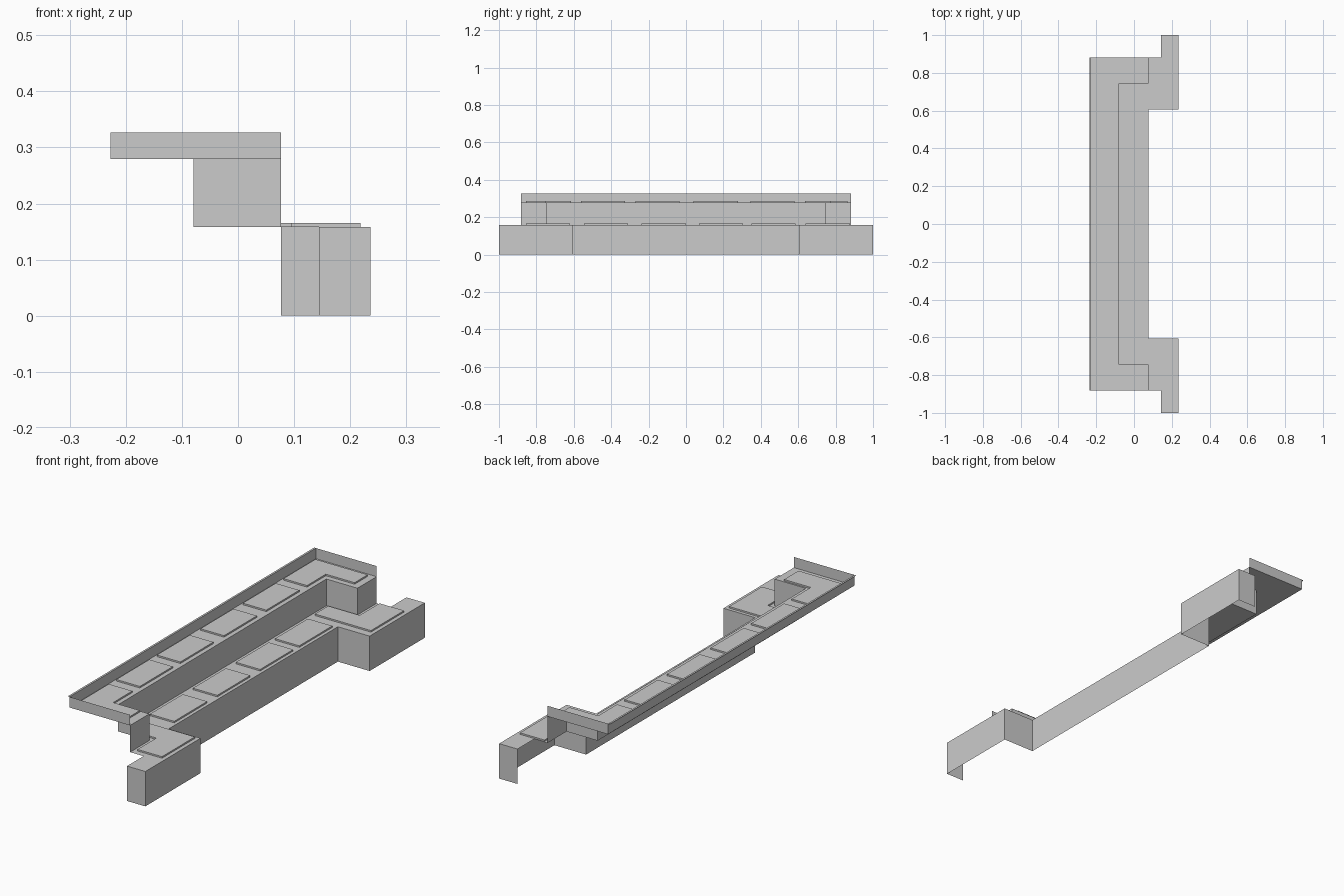
import bpy, bmesh

if "Cube" in bpy.data.objects:
    bpy.data.objects.remove(bpy.data.objects["Cube"])


def make(name, bm):
    mesh = bpy.data.meshes.new(name)
    bm.to_mesh(mesh)
    bm.free()
    ob = bpy.data.objects.new(name, mesh)
    bpy.context.collection.objects.link(ob)
    return ob


def sheet(name, pts, z):
    """Flat polygon facing up."""
    bm = bmesh.new()
    f = bm.faces.new([bm.verts.new((x, y, z)) for x, y in pts])
    f.normal_update()
    if f.normal.z < 0:
        f.normal_flip()
    return make(name, bm)


def wall(name, path, z0, z1):
    """Upright thin wall along an open path."""
    bm = bmesh.new()
    lo = [bm.verts.new((x, y, z0)) for x, y in path]
    hi = [bm.verts.new((x, y, z1)) for x, y in path]
    for i in range(len(path) - 1):
        bm.faces.new((lo[i], lo[i + 1], hi[i + 1], hi[i]))
    return make(name, bm)


def panel(name, pts, z):
    """Raised panel, open underneath."""
    wall(name + "_rim", pts + pts[:1], z, z + H)
    sheet(name, pts, z + H)


def both(half):
    """Complete a path given for +y by mirroring it to -y."""
    return [(x, -y) for x, y in reversed(half)] + half


def rect(x0, x1, y0, y1):
    return [(x0, y0), (x1, y0), (x1, y1), (x0, y1)]


LOW, HIGH, TOP, H = 0.158, 0.279, 0.327, 0.007
BACK, MID, FRONT, OUT, END = -0.227, -0.079, 0.077, 0.236, 0.882

# Stepped plan outlines
riser = both([(MID, 0.745), (FRONT, 0.745), (FRONT, END)])
face = both([(FRONT, 0.605), (OUT, 0.605), (OUT, 1.0), (0.144, 1.0)])

# Lower tier: front face and shelf
wall("lower_front", face, 0, LOW)
inner = both([(MID, 0.745), (FRONT, 0.745), (FRONT, END), (0.144, END)])
sheet("lower_shelf", face + inner[::-1], LOW)

# Upper tier: riser, shelf, raised lip and its thin back flange
wall("upper_riser", riser, LOW, HIGH)
sheet("upper_shelf", riser + [(BACK, END), (BACK, -END)], HIGH)
lip = both([(BACK, END), (FRONT, END)])
wall("lip", lip, HIGH, TOP)
sheet("lip_flange", rect(-0.236, BACK, -END, END), TOP)

# Rectangular raised panels
for i, y in enumerate((0.462, 0.159, -0.153, -0.443)):
    panel(f"upper_panel_{i}", rect(-0.217, -0.099, y - 0.118, y + 0.118), HIGH)
for i, y in enumerate((0.468, 0.188, -0.119, -0.427)):
    panel(f"lower_panel_{i}", rect(-0.06, 0.062, y - 0.118, y + 0.118), LOW)

# L-shaped corner panels
for side, x, a, b, c in (("far", 0.045, 0.635, 0.77, 0.864),
                         ("near", 0.035, -0.615, -0.752, -0.855)):
    panel("upper_corner_panel_" + side,
          [(-0.217, c), (x, c), (x, b), (-0.099, b), (-0.099, a), (-0.217, a)], HIGH)
for side, a, b, c in (("far", 0.64, 0.735, 0.877), ("near", -0.62, -0.72, -0.855)):
    panel("lower_corner_panel_" + side,
          [(0.095, c), (0.218, c), (0.218, a), (-0.063, a), (-0.063, b), (0.095, b)], LOW)
